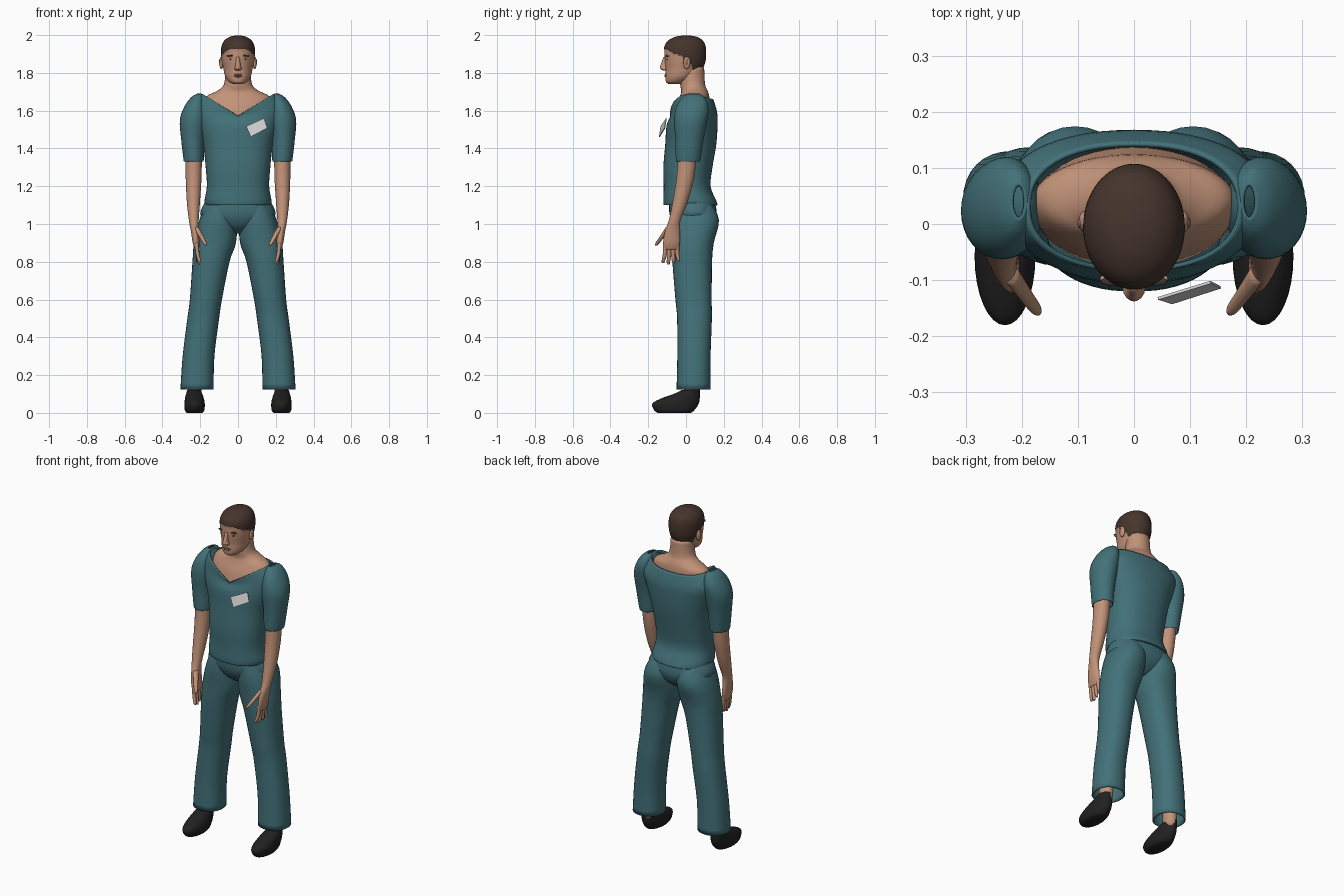
import bpy, bmesh, math
from mathutils import Matrix, Vector

cube = bpy.data.objects.get("Cube")
if cube:
    bpy.data.objects.remove(cube, do_unlink=True)


def material(name, red, green, blue):
    mat = bpy.data.materials.new(name)
    mat.use_nodes = True
    mat.diffuse_color = (red, green, blue, 1)
    shader = next(n for n in mat.node_tree.nodes if n.type == 'BSDF_PRINCIPLED')
    shader.inputs["Base Color"].default_value = (red, green, blue, 1)
    shader.inputs["Roughness"].default_value = 0.8
    return mat


teal = material("teal cloth", .055, .165, .19)
skin = material("skin", .54, .29, .19)
brown = material("brown hair", .06, .034, .026)
black = material("black shoe", .015, .015, .016)
white = material("white badge", .68, .68, .68)
lip = material("lip", .36, .17, .12)


def finish(name, bm, mat, mirror=False, wall=0, smooth=True):
    """Turn a bmesh into an object, with optional mirroring and cloth thickness."""
    mesh = bpy.data.meshes.new(name)
    bm.to_mesh(mesh)
    bm.free()
    mesh.materials.append(mat)
    for face in mesh.polygons:
        face.use_smooth = smooth
    obj = bpy.data.objects.new(name, mesh)
    bpy.context.scene.collection.objects.link(obj)
    if wall:
        solid = obj.modifiers.new("thickness", 'SOLIDIFY')
        solid.thickness = wall
        solid.offset = -1
    if mirror:
        obj.modifiers.new("mirror", 'MIRROR').use_mirror_merge = False
    return obj


def ring(row, count, power):
    """Rounded horizontal ring; optional front and back values lower its rim."""
    x, y, z, rx, ry, *drop = row
    front, back = drop or (0, 0)
    points = []
    for i in range(count):
        a = math.tau * i / count
        c, s = math.cos(a), math.sin(a)
        px = math.copysign(abs(c) ** (2 / power), c)
        py = math.copysign(abs(s) ** (2 / power), s)
        dip = front * (1 - abs(px)) if s < 0 else back * s
        points.append(Vector((x + rx * px, y + ry * py, z - dip)))
    return points


def spline(a, b, c, d, t):
    return b + (c - a) * (t / 2) + (2 * a - 5 * b + 4 * c - d) * (t * t / 2) \
        + (3 * b - a - 3 * c + d) * (t ** 3 / 2)


def loft(name, rows, mat, count=32, steps=4, power=2, caps=True, **options):
    """Smooth skin through rings listed from bottom to top."""
    rings = [ring(row, count, power) for row in rows]
    padded = [rings[0]] + rings + [rings[-1]]
    layers = []
    for k in range(len(rings) - 1):
        for j in range(steps):
            layers.append([spline(*p, j / steps) for p in zip(*padded[k:k + 4])])
    layers.append(rings[-1])
    bm = bmesh.new()
    verts = [[bm.verts.new(p) for p in layer] for layer in layers]
    for low, high in zip(verts, verts[1:]):
        for i in range(count):
            n = (i + 1) % count
            bm.faces.new((low[i], low[n], high[n], high[i]))
    if caps:
        bm.faces.new(verts[0][::-1])
        bm.faces.new(verts[-1])
    return finish(name, bm, mat, **options)


def ball(name, place, size, mat, tilt=0, **options):
    bm = bmesh.new()
    matrix = Matrix.Translation(place) @ Matrix.Rotation(tilt, 4, 'Y') @ Matrix.Diagonal((*size, 1))
    bmesh.ops.create_uvsphere(bm, u_segments=20, v_segments=12, radius=1, matrix=matrix)
    return finish(name, bm, mat, **options)


# Shirt body with a dipped neckline, and puffed short sleeves
loft("shirt_body", [
    (0, .025, 1.10, .172, .143), (0, .02, 1.125, .177, .14),
    (0, .006, 1.2, .165, .124), (0, .01, 1.3, .171, .13),
    (0, .025, 1.42, .185, .135), (0, .032, 1.52, .215, .135),
    (0, .04, 1.62, .235, .125, .06, .03), (0, .03, 1.69, .19, .115, .118, .03),
], teal, count=64, power=2.3, caps=False, wall=.008)
loft("sleeves", [
    (.234, .012, 1.33, .051, .062), (.235, .012, 1.345, .054, .066),
    (.239, .018, 1.45, .062, .075), (.235, .025, 1.55, .073, .088),
    (.225, .034, 1.62, .06, .085), (.212, .04, 1.67, .037, .06),
    (.205, .04, 1.69, .012, .03),
], teal, caps=False, wall=.006, mirror=True)

# Trousers: a hip block joined by two flared legs
loft("trouser_hips", [
    (0, .04, .95, .03, .05), (0, .04, .99, .12, .1),
    (0, .038, 1.05, .198, .125), (0, .03, 1.13, .166, .12),
], teal, power=2.3)
loft("trouser_legs", [
    (.217, .04, .125, .088, .09), (.209, .042, .3, .084, .088),
    (.184, .045, .5, .084, .092), (.17, .04, .6, .085, .096),
    (.143, .033, .8, .098, .105), (.122, .036, .9, .111, .111),
    (.105, .046, 1.02, .1, .128), (.09, .03, 1.12, .07, .1),
], teal, power=2.2, caps=False, wall=.008, mirror=True)

# Ankles and shoes
loft("ankles", [(.23, .03, .08, .034, .042), (.225, .04, .25, .04, .045)], skin, mirror=True)
loft("shoes", [
    (.23, -.062, 0, .042, .088), (.23, -.062, .015, .052, .107),
    (.23, -.055, .05, .054, .123), (.231, -.025, .08, .049, .098),
    (.232, .008, .103, .042, .066), (.233, .025, .12, .036, .05),
], black, mirror=True)

# Bare arms and palms
loft("forearms", [
    (.217, -.08, .865, .011, .036), (.222, -.077, .9, .018, .044),
    (.228, -.072, .96, .021, .04), (.234, -.06, 1.02, .026, .031),
    (.236, -.03, 1.12, .035, .04), (.235, -.003, 1.25, .042, .047),
    (.235, .01, 1.4, .044, .05),
], skin, mirror=True)

# Fingers fan out from the palm
for k, finger in enumerate(("index", "middle", "ring", "little")):
    root = -.112 + k * .022
    tip = root - .008 + k * .005
    end = .785 + .008 * abs(k - 1)
    loft(finger + "_fingers", [
        (.202 + k * .004, tip, end, .004, .005), (.204 + k * .004, tip, end + .012, .008, .009),
        (.214, root, .84, .01, .011), (.219, root, .9, .01, .011),
    ], skin, count=12, mirror=True)
loft("thumbs", [
    (.17, -.157, .887, .005, .006), (.176, -.15, .9, .01, .011),
    (.195, -.125, .935, .013, .014), (.222, -.085, .985, .014, .02),
], skin, count=12, mirror=True)

# Chest and neck inside the collar
loft("chest_and_neck", [
    (0, .03, 1.53, .18, .108), (0, .035, 1.62, .184, .092),
    (0, .045, 1.675, .168, .078), (0, .045, 1.705, .11, .07),
    (0, .035, 1.74, .074, .066), (0, .03, 1.83, .066, .066),
], skin, count=48)

# Head
head = loft("head", [
    (0, -.06, 1.742, .026, .034), (0, -.05, 1.753, .047, .056),
    (0, -.03, 1.78, .067, .079), (0, -.012, 1.82, .077, .096),
    (0, -.006, 1.86, .085, .106), (0, -.005, 1.9, .088, .109),
    (0, -.005, 1.94, .085, .106), (0, -.003, 1.97, .071, .09),
    (0, 0, 1.99, .045, .058), (0, 0, 1.998, .014, .018),
], skin, count=72, steps=6)


def hairline(y):
    """Height of the hair edge, from the brow round to the nape."""
    marks = ((-.2, 1.928), (-.1, 1.925), (-.06, 1.9), (-.02, 1.89),
             (-.01, 1.86), (.02, 1.86), (.035, 1.81), (.2, 1.805))
    for (a, za), (b, zb) in zip(marks, marks[1:]):
        if y <= b:
            return za + (zb - za) * (y - a) / (b - a)
    return marks[-1][1]


# Cropped hair: colour and slightly raise the scalp above the hairline
head.data.materials.append(brown)
for face in head.data.polygons:
    face.material_index = int(face.center.z > hairline(face.center.y))
for vert in head.data.vertices:
    if vert.co.z > hairline(vert.co.y):
        vert.co.x *= 1.03
        vert.co.y *= 1.03

# Face and ears
loft("nose", [
    (0, -.108, 1.812, .012, .012), (0, -.115, 1.822, .02, .021),
    (0, -.116, 1.838, .014, .02), (0, -.108, 1.885, .009, .011),
], skin, count=16)
ball("ears", (.088, .004, 1.853), (.011, .019, .033), skin, mirror=True)
ball("ear_hollows", (.096, .002, 1.857), (.005, .01, .018), lip, mirror=True)
ball("brow_ridges", (.035, -.098, 1.888), (.026, .011, .006), skin, tilt=-.1, mirror=True)
ball("eyebrows", (.036, -.102, 1.892), (.023, .008, .003), brown, tilt=-.1, mirror=True)
ball("eyes", (.034, -.098, 1.872), (.012, .006, .004), brown, mirror=True)
ball("upper_lip", (0, -.106, 1.79), (.025, .009, .004), lip)
ball("lower_lip", (0, -.104, 1.781), (.021, .01, .005), lip)

# Badge pinned at an angle to the chest
bm = bmesh.new()
corners = ((.068, -.143, 1.462), (.155, -.115, 1.508), (.137, -.106, 1.56), (.043, -.135, 1.517))
bm.faces.new([bm.verts.new(c) for c in corners])
finish("chest_badge", bm, white, wall=.005, smooth=False)
